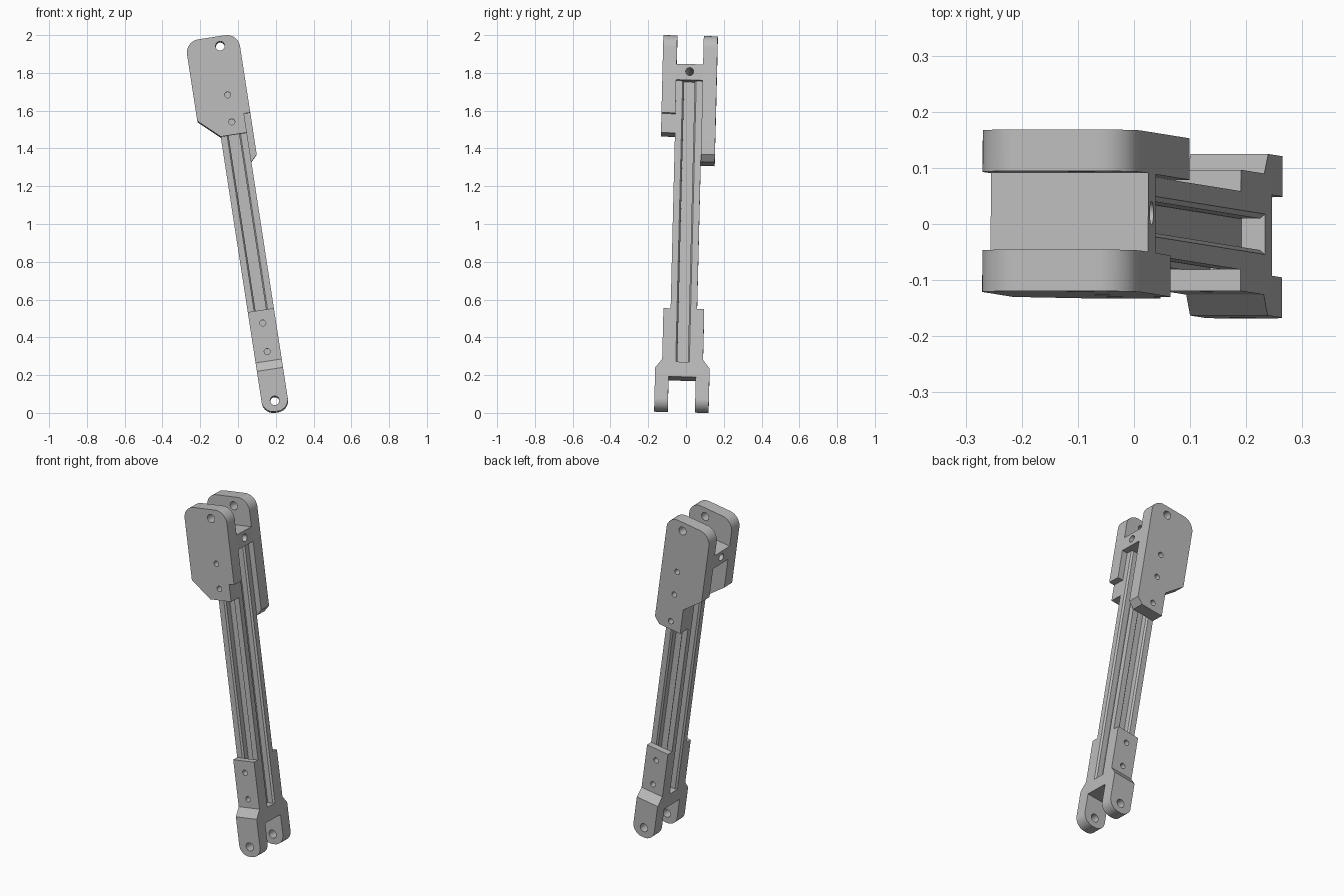
import bpy, bmesh, math
from mathutils import Matrix, Vector

cube = bpy.data.objects.get("Cube")
if cube:
    bpy.data.objects.remove(cube)

# Single grey finish
grey = bpy.data.materials.new("plain grey")
grey.use_nodes = True
tone = (0.5, 0.5, 0.5, 1)
grey.diffuse_color = tone
grey.node_tree.nodes["Principled BSDF"].inputs["Base Color"].default_value = tone

# Leaning frame of the arm: u across, v front to back, w along its length
w_axis = Vector((-0.154, 0.0247, 1)).normalized()
u_axis = Vector((1, 0, 0.154)).normalized()
v_axis = w_axis.cross(u_axis)
LEAN = Matrix.Translation((0.195, -0.0232, 0.062)) @ Matrix((u_axis, v_axis, w_axis)).transposed().to_4x4()

# Axis order for a flat outline: the two drawn axes, then the extruded one
PLANES = {
    "uw": Matrix(((1, 0, 0), (0, 0, -1), (0, 1, 0))).transposed().transposed(),
    "vw": Matrix(((0, 0, 1), (1, 0, 0), (0, 1, 0))),
    "uv": Matrix.Identity(3),
}


def circle(x, y, r, n=32):
    return [(x + r * math.cos(math.tau * i / n), y + r * math.sin(math.tau * i / n)) for i in range(n)]


def rounded(points, n=10):
    """Outline from (x, y) or (x, y, radius) corners."""
    out = []
    for i, p in enumerate(points):
        c = Vector(p[:2])
        if len(p) == 2:
            out.append(tuple(c))
            continue
        a = (Vector(points[i - 1][:2]) - c).normalized()
        b = (Vector(points[(i + 1) % len(points)][:2]) - c).normalized()
        half, r = a.angle(b) / 2, p[2]
        centre = c + (a + b).normalized() * (r / math.sin(half))
        start = c + a * (r / math.tan(half)) - centre
        end = c + b * (r / math.tan(half)) - centre
        for k in range(n + 1):
            out.append(tuple(centre + start.lerp(end, k / n).normalized() * r))
    return out


def solid(name, plane, loops, low, high):
    """Extrude an outline with holes between two offsets."""
    curve = bpy.data.curves.new(name, "CURVE")
    curve.dimensions, curve.fill_mode = "2D", "BOTH"
    curve.extrude = (high - low) / 2
    for loop in loops:
        spline = curve.splines.new("POLY")
        spline.points.add(len(loop) - 1)
        for point, (x, y) in zip(spline.points, loop):
            point.co = (x, y, 0, 1)
        spline.use_cyclic_u = True
    temp = bpy.data.objects.new(name + " outline", curve)
    bpy.context.collection.objects.link(temp)
    deps = bpy.context.evaluated_depsgraph_get()
    mesh = bpy.data.meshes.new_from_object(temp.evaluated_get(deps))
    bpy.data.objects.remove(temp)
    middle = (low + high) / 2
    shift = Vector((middle, 0, 0)) if plane == "vw" else Vector((0, middle, 0)) if plane == "uw" else Vector((0, 0, middle))
    mesh.transform(Matrix.Translation(shift) @ PLANES[plane].to_4x4())
    bm = bmesh.new()
    bm.from_mesh(mesh)
    bmesh.ops.remove_doubles(bm, verts=bm.verts, dist=1e-5)
    bmesh.ops.recalc_face_normals(bm, faces=bm.faces)
    bm.to_mesh(mesh)
    bm.free()
    mesh.materials.clear()
    mesh.materials.append(grey)
    obj = bpy.data.objects.new(name, mesh)
    bpy.context.collection.objects.link(obj)
    return obj


HALF = 0.07      # half width of the square rail
OUTER = 0.144    # outer face of the forks
PIN, SCREW = 0.024, 0.016
BASE, TOP = -0.058, 1.952

# Slotted rail: one quarter of the section, turned four times
quarter = [(HALF, -HALF), (HALF, -0.036), (0.06, -0.028), (0.027, -0.028),
           (0.027, 0.028), (0.06, 0.028), (HALF, 0.036)]
section = []
for turn in range(4):
    rot = Matrix.Rotation(turn * math.pi / 2, 2)
    section += [tuple(rot @ Vector(p)) for p in quarter]
rail = solid("slotted_rail", "uv", [section], 0.2, 1.705)

# Lower fork: flared side profile trimmed by a round-ended outline with holes
side = [(OUTER, BASE - 0.02), (OUTER, 0.167), (0.108, 0.213), (0.108, 0.485), (HALF, 0.485), (HALF, 0.2)]
slot = [(0.072, 0.12), (0.072, BASE - 0.02)]
profile = side + [(-v, w) for v, w in reversed(side)] + [(-v, w) for v, w in reversed(slot)] + slot
lower_fork = solid("lower_fork", "vw", [profile], -0.1, 0.1)
face = rounded([(-HALF, BASE, 0.062), (HALF, BASE, 0.062), (HALF, 0.6), (-HALF, 0.6)], 16)
trim = solid("fork_trim", "uw", [face, circle(0, 0, PIN), circle(0, 0.263, SCREW), circle(0, 0.416, SCREW)], -0.2, 0.2)
trim.hide_render = True
cut = lower_fork.modifiers.new("trim", "BOOLEAN")
cut.operation, cut.solver, cut.object = "INTERSECT", "EXACT", trim
deps = bpy.context.evaluated_depsgraph_get()
trimmed = bpy.data.meshes.new_from_object(lower_fork.evaluated_get(deps))
lower_fork.modifiers.clear()
lower_fork.data = trimmed
bpy.data.objects.remove(trim)

# Upper fork: two cheek plates sharing a head shape and a bored bridge
head = [(0.104, TOP, 0.07), (-0.18, TOP, 0.07), (-0.18, 1.525), (-HALF, 1.425)]
holes = [circle(0, 1.9, PIN), circle(0, 1.638, SCREW), circle(0, 1.493, SCREW)]
front_outline = rounded(head + [(HALF, 1.425), (HALF, 1.527), (0.104, 1.527)])
back_outline = rounded(head + [(-HALF, 1.273), (HALF, 1.273), (0.104, 1.308)])
front_cheek = solid("front_cheek_plate", "uw", [front_outline] + holes, -OUTER, -HALF)
back_cheek = solid("back_cheek_plate", "uw", [back_outline] + holes + [circle(0, 1.322, SCREW)], HALF, OUTER)
bridge_face = [(-HALF, 1.705), (HALF, 1.705), (HALF, 1.79), (-HALF, 1.79)]
bridge = solid("upper_bridge", "vw", [bridge_face, circle(0, 1.75, 0.021)], -0.18, 0.104)

# Lean every part into place and smooth the round edges
bpy.ops.object.select_all(action="DESELECT")
for obj in (rail, lower_fork, front_cheek, back_cheek, bridge):
    obj.data.transform(LEAN)
    obj.select_set(True)
    bpy.context.view_layer.objects.active = obj
bpy.ops.object.shade_smooth_by_angle(angle=math.radians(30))
